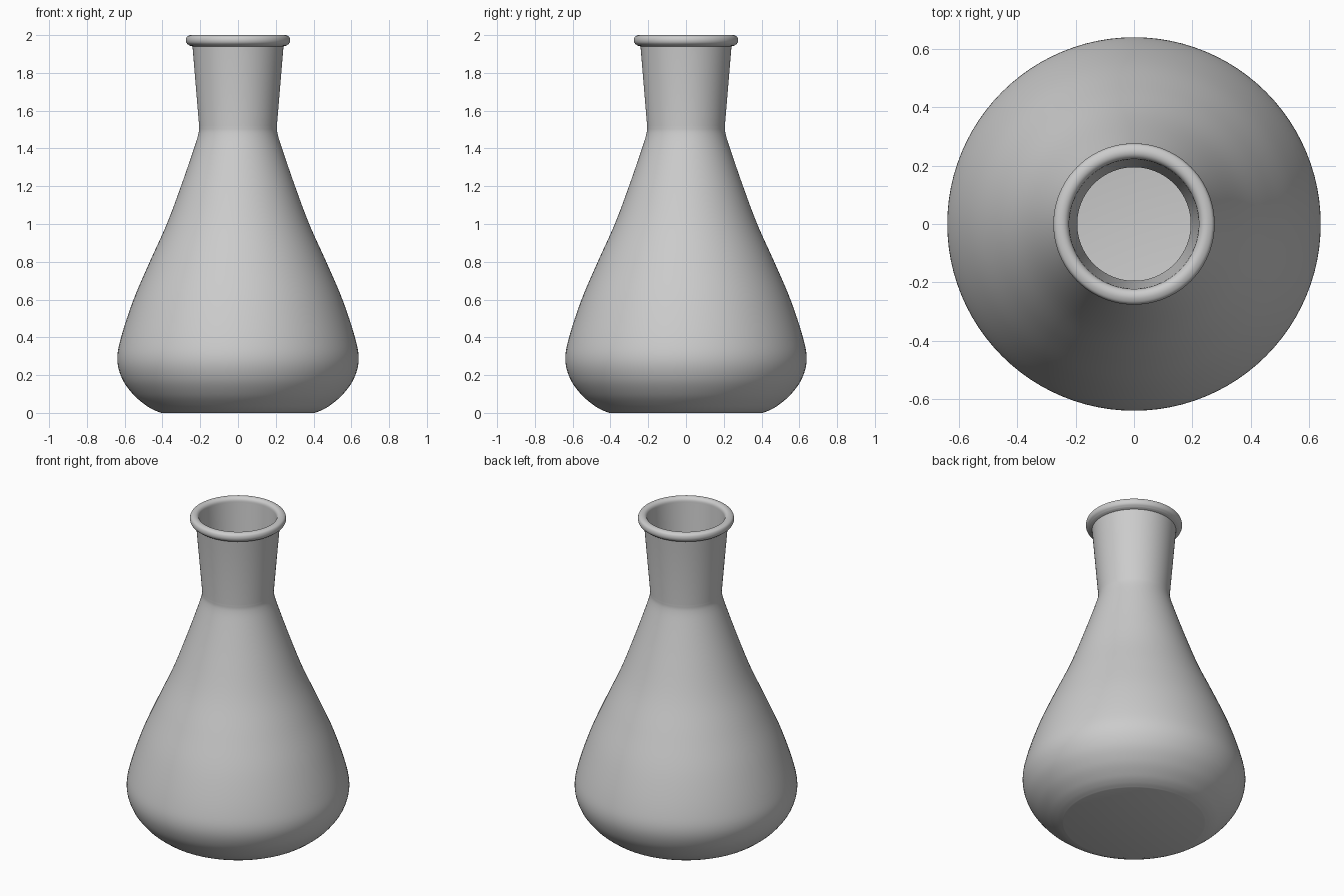
import bpy, bmesh, math
from mathutils import Vector

if "Cube" in bpy.data.objects:
    bpy.data.objects.remove(bpy.data.objects["Cube"])

WALL = 0.012
STEPS = 6


def smooth_path(points):
    """Catmull-Rom curve through (radius, height) points."""
    p = [Vector(q) for q in points]
    p = [2 * p[0] - p[1]] + p + [2 * p[-1] - p[-2]]
    out = []
    for a, b, c, d in zip(p, p[1:], p[2:], p[3:]):
        for i in range(STEPS):
            t = i / STEPS
            out.append(0.5 * (2 * b + (c - a) * t + (2 * a - 5 * b + 4 * c - d) * t * t
                              + (3 * b - a - 3 * c + d) * t ** 3))
    return out + [p[-2]]


def lathe(name, profile, segments=96):
    """Revolve a profile that starts and ends on the z axis."""
    bm = bmesh.new()
    verts = [bm.verts.new((r, 0, z)) for r, z in profile]
    edges = [bm.edges.new(pair) for pair in zip(verts, verts[1:])]
    bmesh.ops.spin(bm, geom=verts + edges, cent=(0, 0, 0), axis=(0, 0, 1),
                   angle=math.tau, steps=segments, use_merge=True)
    bmesh.ops.remove_doubles(bm, verts=bm.verts, dist=0.0001)
    bmesh.ops.recalc_face_normals(bm, faces=bm.faces)
    mesh = bpy.data.meshes.new(name)
    bm.to_mesh(mesh)
    bm.free()
    obj = bpy.data.objects.new(name, mesh)
    bpy.context.collection.objects.link(obj)
    bpy.context.view_layer.objects.active = obj
    obj.select_set(True)
    bpy.ops.object.shade_smooth_by_angle(angle=math.radians(35))
    return obj


# Outer body, from the flat base up to the neck joint
body = smooth_path([(0.405, 0.0), (0.445, 0.015), (0.49, 0.042), (0.555, 0.098),
                    (0.613, 0.18), (0.639, 0.28), (0.619, 0.40), (0.553, 0.60),
                    (0.467, 0.80), (0.377, 1.0), (0.302, 1.2), (0.233, 1.4),
                    (0.209, 1.48), (0.206, 1.52)])

# Slightly flared neck and rounded lip
neck = [Vector((0.241, 1.94))]
lip = smooth_path([(0.258, 1.945), (0.272, 1.958), (0.276, 1.975), (0.270, 1.992),
                   (0.252, 2.0), (0.235, 1.997), (0.224, 1.984), (0.221, 1.96)])

# Inner wall follows the body at the wall thickness
inner = []
for i in range(1, len(body) - 1):
    t = (body[i + 1] - body[i - 1]).normalized()
    inner.append(body[i] + WALL * Vector((-t.y, t.x)))
inner.append(Vector((0.195, 1.52)))
inner = [Vector((r, max(z, WALL))) for r, z in inner]

profile = ([Vector((0, 0))] + body + neck + lip + inner[::-1] + [Vector((0, WALL))])
lathe("flask", profile)
